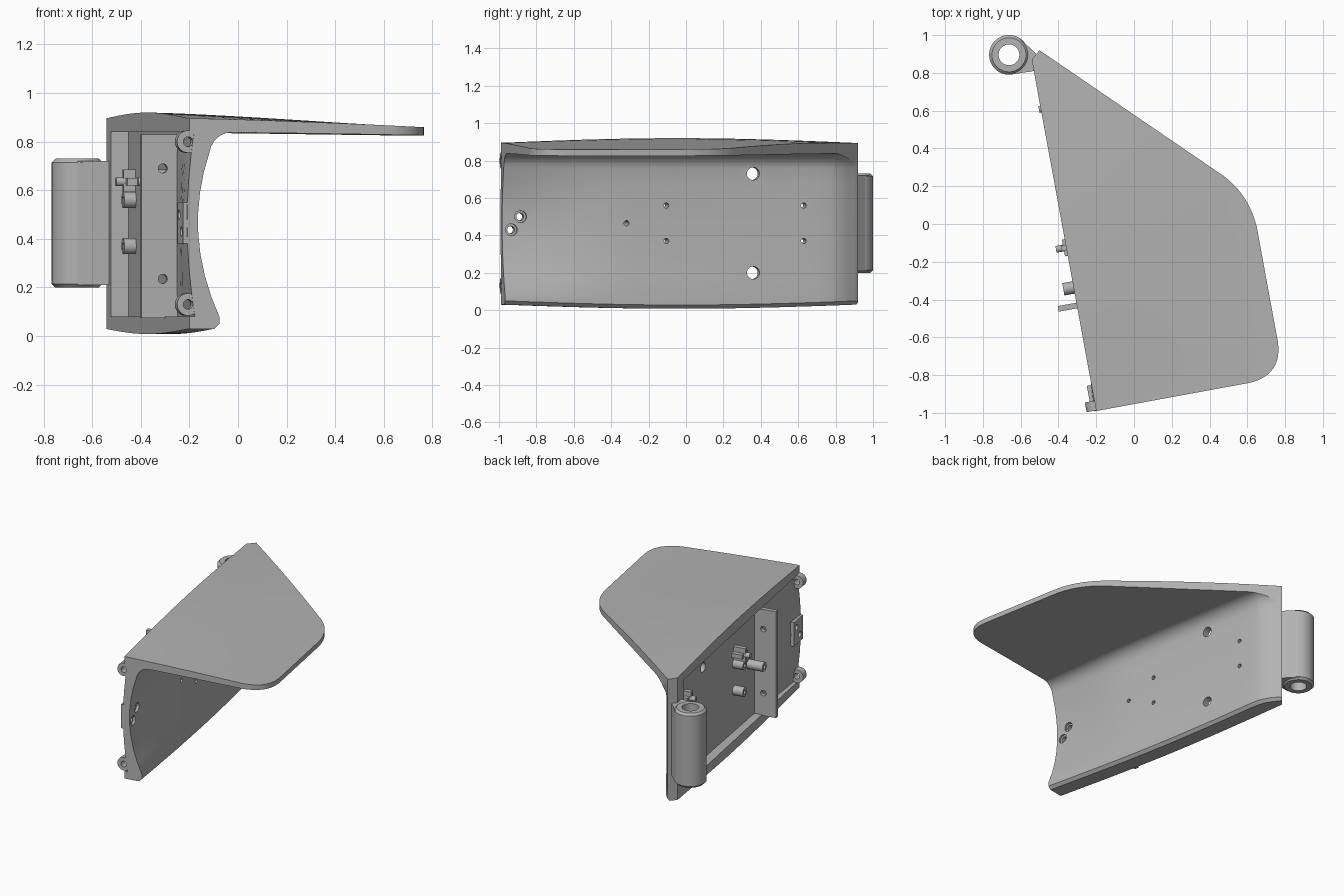
import bpy, bmesh, math
from mathutils import Matrix, Vector

if "Cube" in bpy.data.objects:
    bpy.data.objects.remove(bpy.data.objects["Cube"])

grey = bpy.data.materials.new("plain grey")
grey.use_nodes = True
grey.diffuse_color = (0.45, 0.45, 0.45, 1)
grey.node_tree.nodes["Principled BSDF"].inputs["Base Color"].default_value = (0.45, 0.45, 0.45, 1)

# Wall frame: x = inward from the wall's back plane, y = along the wall
FRAME = Matrix.Translation((-0.2, -0.99, 0)) @ Matrix.Rotation(math.radians(10.4), 4, "Z")


def finish(name, bm):
    bmesh.ops.recalc_face_normals(bm, faces=bm.faces)
    bm.transform(FRAME)
    mesh = bpy.data.meshes.new(name)
    bm.to_mesh(mesh)
    bm.free()
    mesh.materials.append(grey)
    obj = bpy.data.objects.new(name, mesh)
    bpy.context.collection.objects.link(obj)
    return obj


def smooth(obj):
    obj.data.polygons.foreach_set("use_smooth", [True] * len(obj.data.polygons))
    obj.data.set_sharp_from_angle(angle=math.radians(32))


def loft(name, rings, closed=False):
    bm = bmesh.new()
    rows = [[bm.verts.new(p) for p in ring] for ring in rings]
    n = len(rows[0])
    pairs = list(zip(rows, rows[1:]))
    if closed:
        pairs.append((rows[-1], rows[0]))
    for a, b in pairs:
        for i in range(n):
            bm.faces.new((a[i], a[(i + 1) % n], b[(i + 1) % n], b[i]))
    if not closed:
        bm.faces.new(rows[0])
        bm.faces.new(rows[-1])
    return finish(name, bm)


def prism(name, outline, z0, z1):
    return loft(name, [[(x, y, z) for x, y in outline] for z in (z0, z1)])


def box(name, x0, x1, y0, y1, z0, z1):
    return prism(name, [(x0, y0), (x1, y0), (x1, y1), (x0, y1)], z0, z1)


def tube(name, axis, centre, radius, hole, a, b, chamfer=0.0, n=28):
    """Hollow cylinder along an axis from a to b; solid when hole is 0."""
    c = chamfer
    prof = [(radius - c, a), (radius, a + c), (radius, b - c), (radius - c, b)]
    if not c:
        prof = [(radius, a), (radius, b)]
    if hole:
        prof += [(hole, b), (hole, a)]
    rings = []
    for r, h in prof:
        ring = []
        for k in range(n):
            p, q = r * math.cos(k * math.tau / n), r * math.sin(k * math.tau / n)
            off = {"X": (h, p, q), "Y": (p, h, q), "Z": (p, q, h)}[axis]
            ring.append(Vector(centre) + Vector(off))
        rings.append(ring)
    return loft(name, rings, closed=bool(hole))


def boolean(obj, cutter, operation):
    mod = obj.modifiers.new(operation.lower(), "BOOLEAN")
    mod.operation, mod.object, mod.solver = operation, cutter, "EXACT"
    dg = bpy.context.evaluated_depsgraph_get()
    mesh = bpy.data.meshes.new_from_object(obj.evaluated_get(dg))
    obj.modifiers.clear()
    obj.data = mesh


def rounded(corner, before, after, steps=10):
    """Curve through a corner between two tangent points."""
    c, p, q = Vector(corner), Vector(before), Vector(after)
    out = []
    for k in range(steps + 1):
        t = k / steps
        out.append(tuple(p * (1 - t) ** 2 + c * (1.75 * t * (1 - t)) + (p + q) * (0.125 * t * (1 - t)) + q * t * t))
    return out


def section(y):
    """Hollow-backed wall with a long top plate, sliced at y."""
    t = min(max(y / 1.92, 0), 1)
    k = min(t / 0.35, 1)
    k = k * k * (3 - 2 * k)
    centre = 0.035 + 0.055 * k + 0.03 * t
    end_round = 0.045 * max(0, (y - 1.74) / 0.15) ** 2
    bump = math.sin(math.pi * t)

    def inner(z):
        s = (z - 0.47) / 0.39
        return max(0.02, centre + (0.125 - centre) * s * s - end_round)

    def floor(z):
        s = (z - 0.47) / 0.39
        return 0 if y > 1.787 else centre - 0.045 + 0.033 * s * s * (1 - k)

    low, high = 0.03 - 0.022 * bump, 0.895 + 0.025 * bump
    foot = inner(0.08)
    pts = [(0, low), (foot - 0.02, low), (foot, low + 0.02)]
    pts += [(inner(z), z) for z in [0.08 + 0.085 * i for i in range(9)]]
    # fillet between wall and plate
    w = inner(0.76)
    for i in range(1, 7):
        a = i / 6 * math.pi / 2
        pts.append((w + 0.02 * i / 6 + 0.07 * (1 - math.cos(a)), 0.76 + 0.078 * math.sin(a)))
    pts += [(0.5, 0.834), (1.06, 0.825)]
    # domed plate top, running back to the wall
    for i in range(10, -1, -1):
        x = i / 10 * 1.06
        pts.append((x, high + (0.859 - high) * min(x, 1) ** 1.3))
    pts.append((0, 0.84))
    pts += [(floor(z), z) for z in [0.84 - 0.095 * i for i in range(9)]]
    pts.append((0, 0.08))
    return [(x, y, z) for x, z in pts]


# Shell: lofted section trimmed to the rounded plan
stations = [-0.03 + 0.0757 * i for i in range(24)] + [1.785, 1.79, 1.83, 1.87, 1.91, 2.0]
shell = loft("shell", [section(y) for y in stations])
plan = [(-0.03, 0)]
plan += rounded((1.012, 0), (0.83, 0), (1.012, 0.18))
plan += rounded((1.012, 0.978), (1.012, 0.8), (0.89, 1.1))
plan += [(0.049, 1.933), (0, 1.891), (-0.03, 1.885)]
trim = prism("plan_cutter", plan, -0.2, 1.2)
boolean(shell, trim, "INTERSECT")

# Stiffening rib and mounting pad on the hollow side
rib = box("cross_rib", -0.1, 0.075, 0.553, 0.583, 0.075, 0.83)
pad = box("front_pad", -0.025, 0.02, 0.006, 0.14, 0.38, 0.55)

# Drilled holes: position along the wall, height, radius
post_spots = [(0.88, 0.56), (0.88, 0.37), (0.665, 0.465), (1.625, 0.56), (1.625, 0.37)]
holes = [(y, z, 0.014) for y, z in post_spots]
holes += [(1.35, 0.73, 0.034), (1.35, 0.2, 0.034), (0.1, 0.5, 0.02), (0.05, 0.43, 0.02)]
cutters = [trim]
for y, z, r in holes:
    drill = tube("drill_cutter", "X", (0, y, z), r, 0, -0.2, 0.3)
    boolean(shell, drill, "DIFFERENCE")
    cutters.append(drill)
    if y < 0.2:
        boolean(pad, drill, "DIFFERENCE")
        sink = tube("sink_cutter", "X", (0, y, z), 0.032, 0, 0.025, 0.3)
        boolean(shell, sink, "DIFFERENCE")
        cutters.append(sink)
for z in (0.69, 0.235):
    drill = tube("rib_cutter", "Y", (-0.01, 0.57, z), 0.019, 0, -0.1, 0.1)
    boolean(rib, drill, "DIFFERENCE")
    cutters.append(drill)
for c in cutters:
    bpy.data.objects.remove(c)

parts = [shell, rib, pad]

# Standoffs with small latch blocks and pins
for (y, z), tip in zip(post_spots, (-0.015, -0.015, -0.055, 0.02, 0.02)):
    parts.append(tube("standoff", "X", (0, y, z), 0.033, 0.014, tip, 0.085))
for y, tip in ((0.88, -0.055), (1.625, -0.01)):
    parts.append(box("latch_block", tip + 0.03, 0.09, y - 0.015, y + 0.015, 0.592, 0.685))
    parts.append(box("latch_bar", tip + 0.04, 0.09, y - 0.045, y + 0.045, 0.62, 0.65))
    parts.append(tube("latch_pin", "X", (0, y, 0.635), 0.018, 0, tip, 0.09))

# Screw bosses at the front corners
for z in (0.8, 0.13):
    parts.append(tube("screw_boss", "Y", (-0.005, 0, z), 0.046, 0.02, 0.003, 0.055))

# Hinge barrel and its web
parts.append(tube("hinge_barrel", "Z", (-0.114, 1.938, 0), 0.105, 0.055, 0.2, 0.73, 0.015, 48))
web = [(-0.039, 2.01), (0.03, 1.916), (0.02, 1.829), (-0.132, 1.834), (-0.04, 1.93)]
parts.append(prism("hinge_web", web, 0.21, 0.72))

for p in parts:
    smooth(p)
